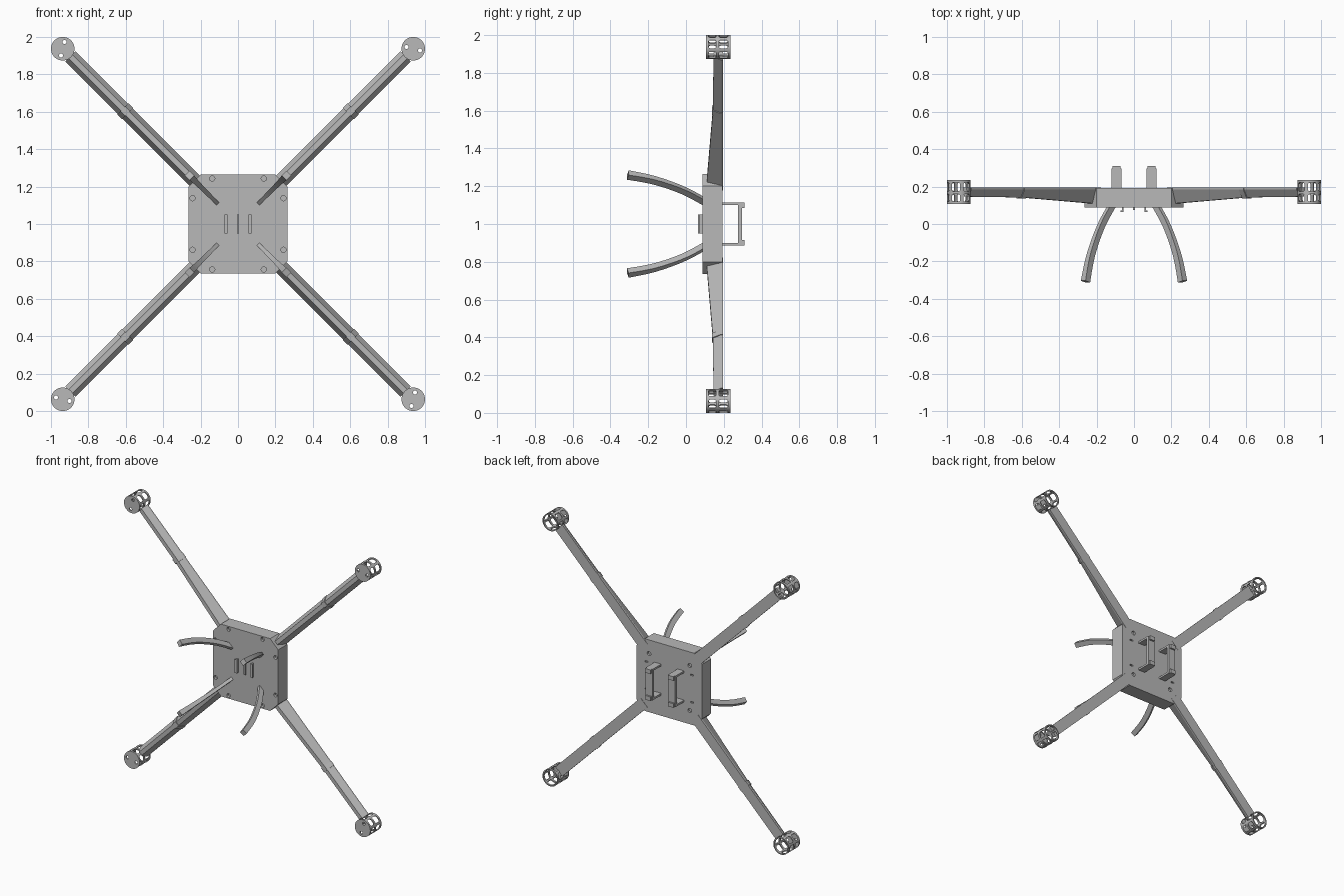
import bpy, bmesh, math
from mathutils import Matrix, Vector

if "Cube" in bpy.data.objects:
    bpy.data.objects.remove(bpy.data.objects["Cube"])

grey = bpy.data.materials.new("plain_grey")
grey.use_nodes = True
grey.diffuse_color = (0.48, 0.48, 0.48, 1)
grey.node_tree.nodes["Principled BSDF"].inputs["Base Color"].default_value = grey.diffuse_color

CENTRE = Matrix.Translation((0, 0, 1))
ARM_ANGLES = [math.radians(a) for a in (45, 135, 225, 315)]


def loft(bm, sections):
    """Skin a row of matching loops and close both ends."""
    loops = [[bm.verts.new(p) for p in s] for s in sections]
    n = len(loops[0])
    faces = [bm.faces.new((a[i], a[(i + 1) % n], b[(i + 1) % n], b[i]))
             for a, b in zip(loops, loops[1:]) for i in range(n)]
    faces += [bm.faces.new(loops[0]), bm.faces.new(loops[-1])]
    bmesh.ops.recalc_face_normals(bm, faces=faces)


def ring(radius, y, cx=0, cz=0, n=48):
    steps = [math.tau * i / n for i in range(n)]
    return [Vector((cx + radius * math.cos(a), y, cz + radius * math.sin(a))) for a in steps]


def box(bm, x0, x1, y0, y1, z0, z1):
    loft(bm, [[(x, y0, z0), (x, y1, z0), (x, y1, z1), (x, y0, z1)] for x in (x0, x1)])


def make(name, bm, matrix=CENTRE, smooth=False):
    mesh = bpy.data.meshes.new(name)
    bm.to_mesh(mesh)
    bm.free()
    mesh.materials.append(grey)
    ob = bpy.data.objects.new(name, mesh)
    bpy.context.collection.objects.link(ob)
    ob.matrix_world = matrix
    if smooth:
        mesh.shade_smooth()
        mesh.set_sharp_from_angle(angle=math.radians(35))
    return ob


def cut(ob, bm):
    """Subtract the shapes in bm and bake the result."""
    cutter = make("cutter", bm, ob.matrix_world.copy())
    cutter.hide_render = True
    mod = ob.modifiers.new("cut", "BOOLEAN")
    mod.operation, mod.solver, mod.object = "DIFFERENCE", "EXACT", cutter
    bpy.context.view_layer.update()
    graph = bpy.context.evaluated_depsgraph_get()
    baked = bpy.data.meshes.new_from_object(ob.evaluated_get(graph))
    ob.modifiers.clear()
    ob.data = baked
    bpy.data.objects.remove(cutter)


def repeat(ob, name):
    """Place a part built along +x on all four diagonals."""
    for i, a in enumerate(ARM_ANGLES):
        o = ob if i == 0 else ob.copy()
        if i:
            bpy.context.collection.objects.link(o)
        o.name = f"{name}_{i + 1}"
        o.matrix_world = CENTRE @ Matrix.Rotation(-a, 4, "Y")


# central body: square block with cut corners and screw recesses
H, C = 0.265, 0.2
outline = [(H, -C), (H, C), (C, H), (-C, H), (-H, C), (-H, -C), (-C, -H), (C, -H)]
bm = bmesh.new()
loft(bm, [[(x, y, z) for x, z in outline] for y in (0.087, 0.193)])
body = make("body", bm)
bm = bmesh.new()
for sx in (-1, 1):
    for sz in (-1, 1):
        for x, z in ((0.138, 0.243), (0.243, 0.138)):
            loft(bm, [ring(0.014, y, sx * x, sz * z, 20) for y in (0.07, 0.105)])
        loft(bm, [ring(0.015, y, sx * 0.165, sz * 0.165, 20) for y in (0.178, 0.21)])
        box(bm, sx * 0.185 - 0.012, sx * 0.185 + 0.012, 0.183, 0.21,
            sz * 0.1 - 0.005, sz * 0.1 + 0.005)
cut(body, bm)


# arms: flat back, sloping flanks, narrow front ridge
def arm_section(r, front, grow=0.0):
    w, t = 0.039 + grow, 0.014 + grow
    half = [(w, 0.195), (w, 0.184), (t, front - grow)]
    pts = half + [(-z, y) for z, y in reversed(half)]
    return [(r, y, z) for z, y in pts]


bm = bmesh.new()
loft(bm, [arm_section(r, f) for r, f in ((0.29, 0.108), (0.85, 0.142), (1.268, 0.146))])
repeat(make("arm", bm), "arm")

# collars halfway along the arms
bm = bmesh.new()
loft(bm, [arm_section(r, 0.141, 0.004) for r in (0.835, 0.87)])
repeat(make("arm_collar", bm), "arm_collar")

# curved landing legs
path = [Vector(p) for p in ((0.165, 0.1), (0.235, 0.01), (0.29, -0.085), (0.335, -0.19), (0.367, -0.308))]


def curve_point(t):
    i = min(int(t), len(path) - 2)
    u = t - i
    a, b, c, d = (path[max(0, min(j, len(path) - 1))] for j in range(i - 1, i + 3))
    return b + 0.5 * u * (c - a + u * (2 * a - 5 * b + 4 * c - d + u * (3 * (b - c) + d - a)))


bm = bmesh.new()
sections = []
last = len(path) - 1
for i in range(17):
    t = last * i / 16
    p = curve_point(t)
    tangent = (curve_point(min(t + 0.05, last)) - curve_point(max(t - 0.05, 0))).normalized()
    n = Vector((-tangent.y, tangent.x)) * 0.018
    w = 0.011 + 0.007 * (t / last) ** 2
    sections.append([(q.x, q.y, z) for q, z in ((p + n, -w), (p + n, w), (p - n, w), (p - n, -w))])
loft(bm, sections)
repeat(make("landing_leg", bm, smooth=True), "landing_leg")

# motor cages: open-backed cups with two rows of windows and two face holes
R, WALL, FRONT, REAR = 0.063, 0.008, 0.106, 0.236
CAGE_R = 0.937 * math.sqrt(2)
bm = bmesh.new()
loft(bm, [ring(r, y, CAGE_R) for r, y in
          ((R - WALL, FRONT + 0.01), (R - WALL, REAR), (R, REAR), (R, FRONT))])
cage = make("motor_cage", bm, smooth=True)
bm = bmesh.new()
axis = Matrix.Translation((CAGE_R, 0, 0))
for k in range(6):
    turn = axis @ Matrix.Rotation(math.radians(30 + 60 * k), 4, "Y")
    for y0, y1 in ((0.119, 0.16), (0.174, 0.222)):
        w, c, mid, h = 0.023, 0.009, (y0 + y1) / 2, (y1 - y0) / 2
        rim = []
        for sy, sz in ((1, 1), (-1, 1), (-1, -1), (1, -1)):
            corner = [(sy * h, sz * (w - c)), (sy * (h - c * 0.3), sz * (w - c * 0.3)),
                      (sy * (h - c), sz * w)]
            rim += corner if sy * sz < 0 else corner[::-1]
        # order the rim by angle so the loop never crosses itself
        rim.sort(key=lambda q: math.atan2(q[1], q[0]))
        loft(bm, [[turn @ Vector((r, mid + y, z)) for y, z in rim] for r in (0.045, 0.08)])
for s in (0, math.pi):
    a = math.radians(-60) + s
    loft(bm, [ring(0.011, y, CAGE_R + 0.037 * math.cos(a), 0.037 * math.sin(a), 16)
              for y in (FRONT - 0.02, FRONT + 0.03)])
cut(cage, bm)
cage.data.set_sharp_from_angle(angle=math.radians(35))
repeat(cage, "motor_cage")

# rear strap brackets
for side, name in ((1, "left"), (-1, "right")):
    bm = bmesh.new()
    x0, x1 = sorted((side * 0.066, side * 0.12))
    for s in (-1, 1):
        z0, z1 = sorted((s * 0.1, s * 0.114))
        box(bm, x0, x1, 0.185, 0.295, z0, z1)
        z0, z1 = sorted((s * 0.084, s * 0.114))
        box(bm, x0 + 0.006, x1 - 0.006, 0.285, 0.31, z0, z1)
    box(bm, x0, x1, 0.275, 0.297, -0.11, 0.11)
    make(f"rear_bracket_{name}", bm)

# front rails: two hooked strips and a plain centre strip
for x, name in ((0.06, "left"), (-0.06, "right")):
    bm = bmesh.new()
    box(bm, x - 0.005, x + 0.005, 0.065, 0.09, -0.05, 0.05)
    s = math.copysign(1, x)
    lip = sorted((x, x + s * 0.013))
    box(bm, lip[0], lip[1], 0.064, 0.072, -0.05, 0.05)
    make(f"front_rail_{name}", bm)
bm = bmesh.new()
box(bm, -0.006, 0.006, 0.075, 0.09, -0.05, 0.05)
make("front_rail_centre", bm)
